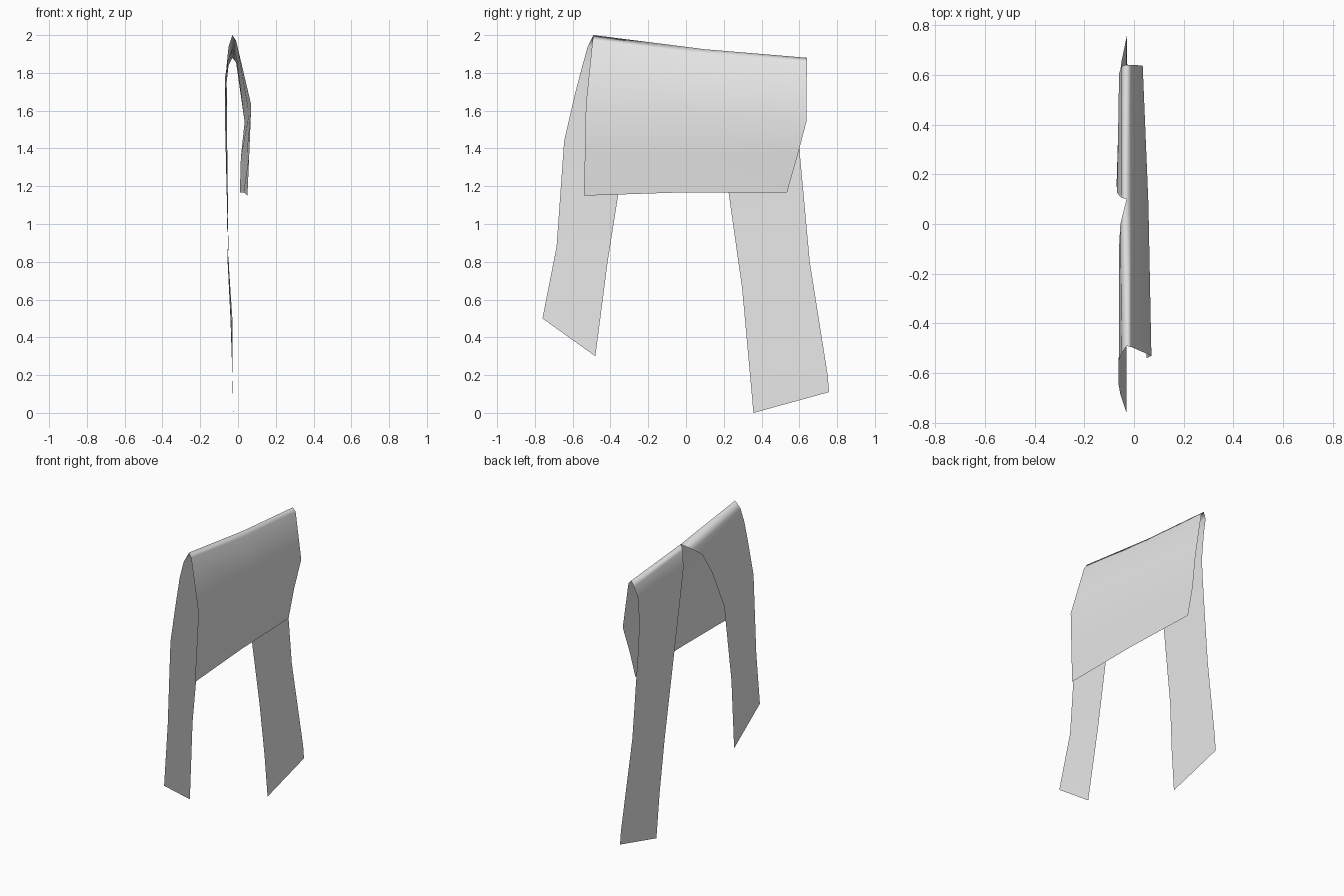
import bpy
import bmesh

# Remove the default object
default_cube = bpy.data.objects.get("Cube")
if default_cube:
    bpy.data.objects.remove(default_cube, do_unlink=True)


def make_material(name, colour):
    material = bpy.data.materials.new(name)
    material.use_nodes = True
    material.diffuse_color = colour
    material.node_tree.nodes["Principled BSDF"].inputs["Base Color"].default_value = colour
    return material


def loft_panel(mesh, rows):
    """Skin a thin panel between successive rows of points."""
    verts = [[mesh.verts.new(point) for point in row] for row in rows]
    for upper, lower in zip(verts, verts[1:]):
        for i in range(len(upper) - 1):
            mesh.faces.new((upper[i], lower[i], lower[i + 1], upper[i + 1]))


# Fold line shared by every panel, from the front end to the back end
ridge_front = (-.03, -.49, 2)
ridge_middle = (-.03, .1, 1.925)
ridge_back = (-.03, .64, 1.88)

# Short flap hanging on one side of the fold
flap_rows = [
    (ridge_front, ridge_middle, ridge_back),
    ((-.01, -.495, 1.97), (-.01, .1, 1.895), (-.01, .64, 1.855)),
    ((.07, -.53, 1.63), (.058, .08, 1.58), (.035, .637, 1.54)),
    ((.06, -.535, 1.38), (.045, .04, 1.36), (.015, .587, 1.35)),
    ((.05, -.54, 1.15), (.03, 0, 1.168), (.01, .535, 1.167)),
]

# Front strap: outer edge, then the arched inner edge
front_strap_rows = [
    (ridge_front, ridge_middle),
    ((-.05, -.52, 1.94), (-.055, 0, 1.855)),
    ((-.06, -.548, 1.84), (-.06, -.09, 1.79)),
    ((-.06, -.585, 1.7), (-.06, -.2, 1.62)),
    ((-.062, -.645, 1.44), (-.06, -.33, 1.34)),
    ((-.055, -.685, .88), (-.055, -.415, .8)),
    ((-.03, -.76, .5), (-.03, -.48, .3)),
]

# Longer back strap: inner edge, then outer edge
back_strap_rows = [
    (ridge_middle, ridge_back),
    ((-.05, .105, 1.89), (-.05, .635, 1.84)),
    ((-.068, .125, 1.78), (-.06, .605, 1.75)),
    ((-.07, .16, 1.6), (-.057, .59, 1.57)),
    ((-.06, .225, 1.17), (-.057, .6, 1.4)),
    ((-.045, .297, .66), (-.05, .655, .8)),
    ((-.03, .33, .3), (-.03, .75, .2)),
    ((-.025, .357, 0), (-.028, .757, .11)),
]

# Weld the panels into one continuous folded sheet
sheet = bmesh.new()
for panel_rows in (flap_rows, front_strap_rows, back_strap_rows):
    loft_panel(sheet, panel_rows)
bmesh.ops.remove_doubles(sheet, verts=sheet.verts[:], dist=.0001)
bmesh.ops.recalc_face_normals(sheet, faces=sheet.faces[:])
for face in sheet.faces:
    face.smooth = True

mesh_data = bpy.data.meshes.new("draped_cloth")
sheet.to_mesh(mesh_data)
sheet.free()
mesh_data.materials.append(make_material("pale grey cloth", (.8, .8, .8, 1)))

draped_cloth = bpy.data.objects.new("draped_cloth", mesh_data)
bpy.context.collection.objects.link(draped_cloth)
